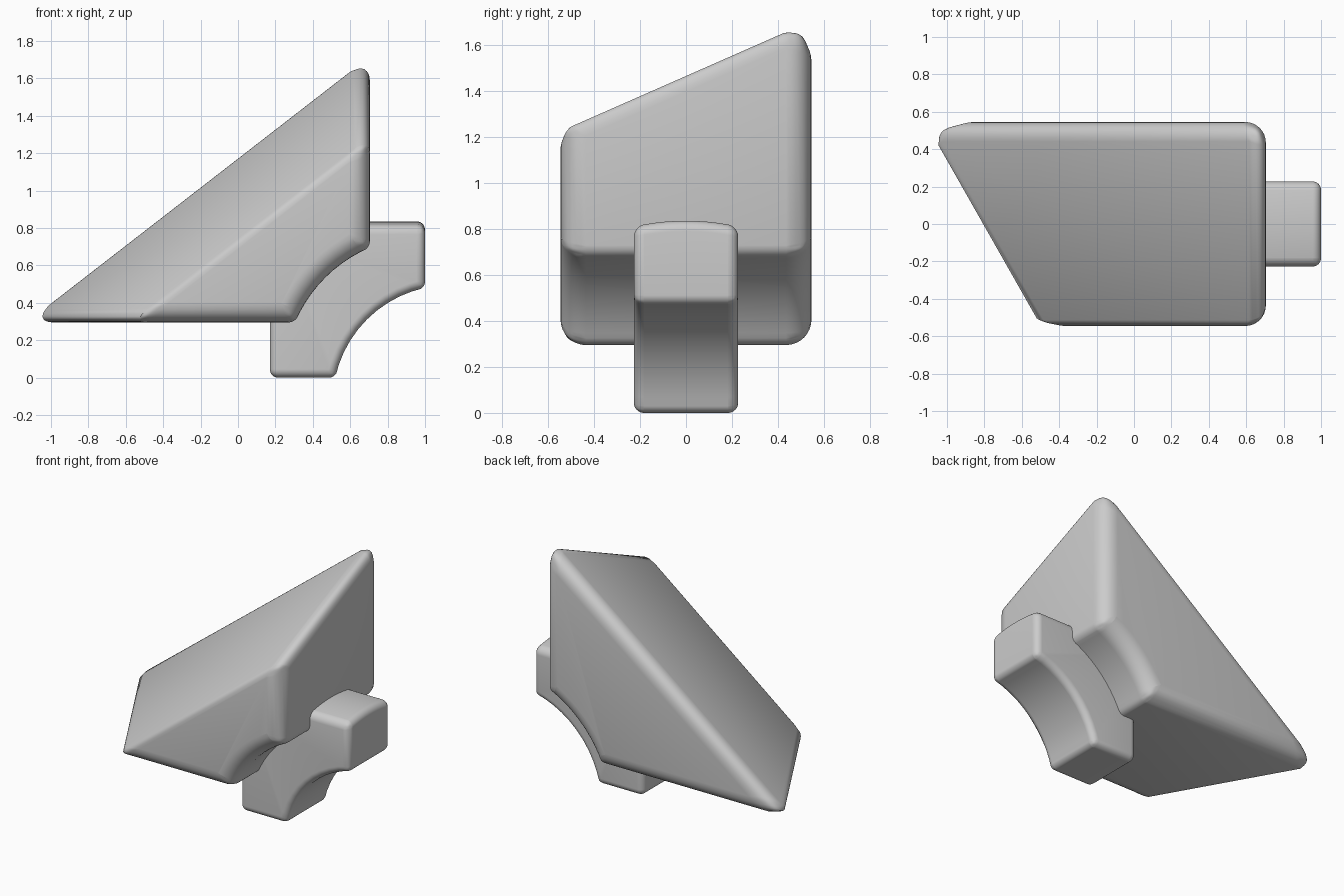
import bpy, bmesh, math
from mathutils import Vector

cube = bpy.data.objects.get("Cube")
if cube:
    bpy.data.objects.remove(cube)

grey = bpy.data.materials.new("plain grey")
grey.use_nodes = True
colour = (0.6, 0.6, 0.6, 1)
grey.diffuse_color = colour
grey.node_tree.nodes["Principled BSDF"].inputs["Base Color"].default_value = colour


def arc(a, b, sagitta, steps=10):
    """Points from a to b, bowed to the left of the direction of travel."""
    a, b = Vector(a), Vector(b)
    half = (b - a).length / 2
    along = (b - a).normalized()
    side = Vector((-along.y, along.x))
    radius = (half ** 2 + sagitta ** 2) / (2 * sagitta)
    centre = (a + b) / 2 + side * (sagitta - radius)
    span = math.asin(half / radius)
    angles = [span * (2 * i / steps - 1) for i in range(steps + 1)]
    return [centre + radius * (along * math.sin(t) + side * math.cos(t)) for t in angles]


def prism(profile, half_depth, slices):
    """Extrude an x-z profile along y, in slices."""
    bm = bmesh.new()
    rings = []
    for i in range(slices + 1):
        y = half_depth * (2 * i / slices - 1)
        rings.append([bm.verts.new((p[0], y, p[1])) for p in profile])
    for lower, upper in zip(rings, rings[1:]):
        for j in range(len(profile)):
            bm.faces.new((lower[j - 1], lower[j], upper[j], upper[j - 1]))
    bm.faces.new(rings[0])
    bm.faces.new(rings[-1])
    bmesh.ops.recalc_face_normals(bm, faces=bm.faces)
    return bm


def finish(name, bm, width, corner_weight):
    """Round the sharp edges; gently turned corners by the arc get a smaller radius."""
    weight = bm.edges.layers.float.new("bevel_weight_edge")
    for e in bm.edges:
        angle = e.calc_face_angle(0)
        if angle > math.radians(75):
            e[weight] = 1
        elif angle > math.radians(25):
            e[weight] = corner_weight
    mesh = bpy.data.meshes.new(name)
    bm.to_mesh(mesh)
    bm.free()
    mesh.materials.append(grey)
    obj = bpy.data.objects.new(name, mesh)
    bpy.context.collection.objects.link(obj)
    bevel = obj.modifiers.new("rounded edges", "BEVEL")
    bevel.limit_method = "WEIGHT"
    bevel.width = width
    bevel.segments = 8
    bevel.use_clamp_overlap = False
    bpy.ops.object.select_all(action="DESELECT")
    obj.select_set(True)
    bpy.context.view_layer.objects.active = obj
    bpy.ops.object.modifier_apply(modifier=bevel.name)
    bpy.ops.object.shade_smooth_by_angle(angle=math.radians(35))
    return obj


# Wedge body: a block with a hollow corner, sliced by a plane leaning to the front right
body = prism([(-2, 0.295), *arc((0.305, 0.295), (0.705, 0.695), 0.055), (0.705, 3), (-2, 3)],
             0.545, 1)
cut = bmesh.ops.bisect_plane(body, geom=body.verts[:] + body.edges[:] + body.faces[:],
                             plane_co=(0, 0, 0.969), plane_no=(-0.775, -0.44, 1),
                             clear_outer=True)
rim = [g for g in cut["geom_cut"] if isinstance(g, bmesh.types.BMEdge)]
bmesh.ops.contextual_create(body, geom=rim)
bmesh.ops.recalc_face_normals(body, faces=body.faces)
finish("wedge_body", body, 0.11, 0.3)

# Bracket: a square block with a hollow corner and a slightly crowned top
bracket = prism([(0.17, 0), *arc((0.52, 0), (1, 0.48), 0.1), (1, 0.835), (0.17, 0.835)],
                0.227, 10)
for v in bracket.verts:
    if v.co.z > 0.8:
        v.co.z -= 0.025 * (v.co.y / 0.227) ** 2
finish("bracket", bracket, 0.045, 0.7)
